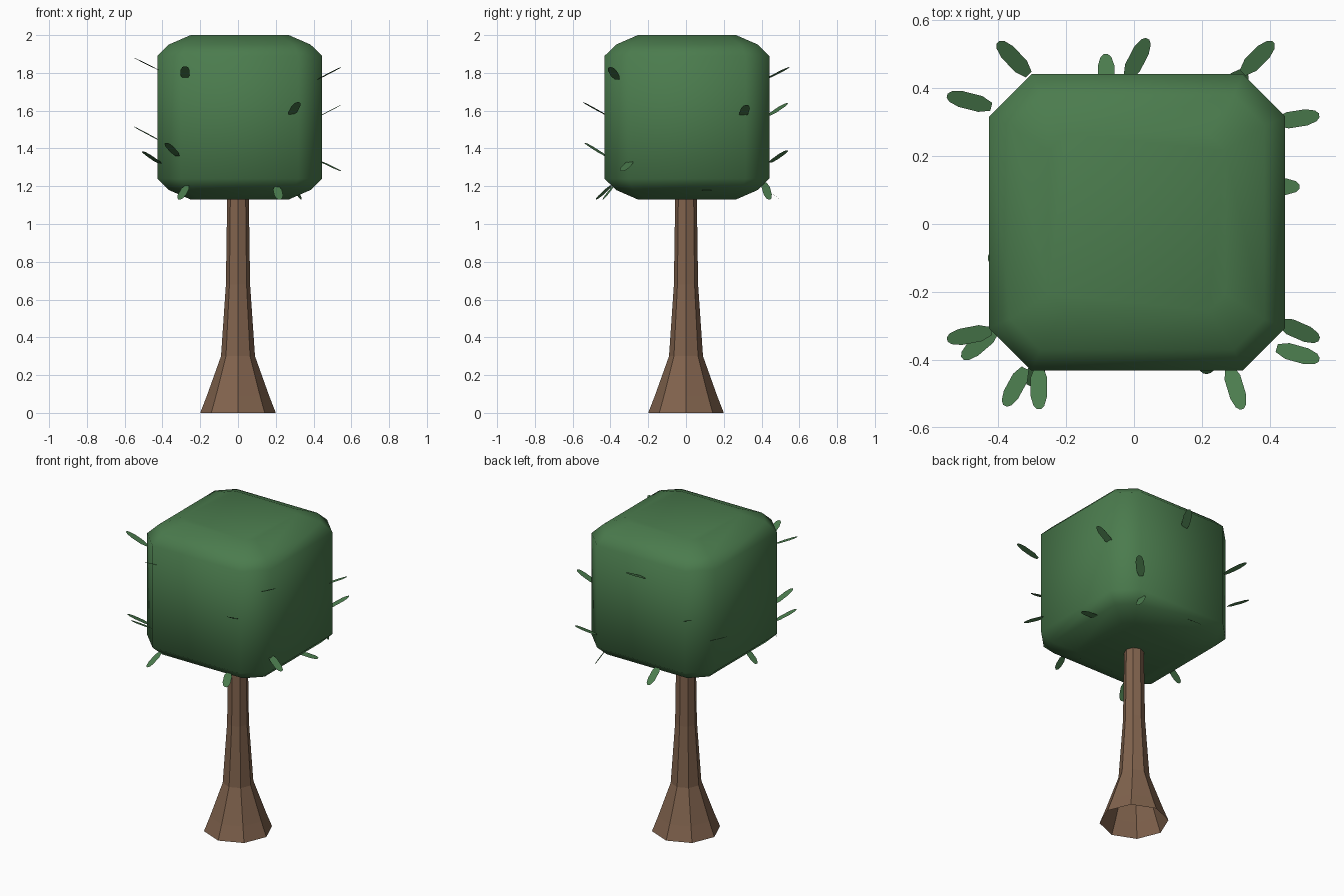
import bpy
from math import cos, sin, pi
from mathutils import Vector


def material(name, rgb):
    m = bpy.data.materials.new(name)
    m.diffuse_color = (*rgb, 1)
    return m


def make(name, verts, faces, mat, smooth=False):
    me = bpy.data.meshes.new(name)
    me.from_pydata(verts, [], faces)
    me.materials.append(mat)
    me.polygons.foreach_set("use_smooth", [smooth] * len(me.polygons))
    ob = bpy.data.objects.new(name, me)
    bpy.context.collection.objects.link(ob)
    return ob


def bridge(rings, n):
    return [(r * n + i, r * n + (i + 1) % n, (r + 1) * n + (i + 1) % n, (r + 1) * n + i)
            for r in range(rings - 1) for i in range(n)]


bark = material("bark", (0.22, 0.125, 0.075))
green = material("green", (0.07, 0.2, 0.075))

# Trunk: flared eight-sided tube, open at the base
profile = [(0.2, 0), (0.165, 0.09), (0.09, 0.3), (0.064, 0.68), (0.057, 1.16)]
verts = [(r * cos(k * pi / 4), r * sin(k * pi / 4), z) for r, z in profile for k in range(8)]
make("trunk", verts, bridge(len(profile), 8), bark)

# Canopy: cube with chamfered corners and a two-step bevel top and bottom
cx, cy = 0.009, 0.005
verts = []
steps = [(0.26, 0.05, 1.13), (0.375, 0.09, 1.18), (0.436, 0.125, 1.24),
         (0.436, 0.125, 1.89), (0.375, 0.09, 1.95), (0.26, 0.05, 2.0)]
for h, c, z in steps:
    i = h - c
    for x, y in [(h, -i), (h, i), (i, h), (-i, h), (-h, i), (-h, -i), (-i, -h), (i, -h)]:
        verts.append((cx + x, cy + y, z))
faces = bridge(len(steps), 8) + [tuple(range(7, -1, -1)), tuple(range(40, 48))]
make("canopy", verts, faces, green, smooth=True)

# Leaves: flat blades given by base and tip
outline = [(0, 0.012), (0.25, 0.024), (0.7, 0.024), (0.92, 0.016), (1, 0.006)]
leaves = [
    # right side
    ((0.42, -0.365, 1.765), (0.545, -0.4, 1.83)), ((0.42, 0.3, 1.565), (0.545, 0.32, 1.63)),
    ((0.43, -0.29, 1.335), (0.545, -0.34, 1.28)), ((0.36, 0.11, 1.18), (0.487, 0.11, 1.175)),
    # left side
    ((-0.42, 0.345, 1.445), (-0.55, 0.378, 1.515)), ((-0.42, -0.315, 1.815), (-0.55, -0.34, 1.88)),
    ((-0.405, -0.31, 1.315), (-0.505, -0.395, 1.385)), ((-0.36, -0.1, 1.2), (-0.43, -0.1, 1.13)),
    # front
    ((0.28, -0.42, 1.575), (0.318, -0.545, 1.645)), ((-0.28, -0.42, 1.77), (-0.28, -0.545, 1.835)),
    ((-0.32, -0.425, 1.36), (-0.38, -0.535, 1.43)), ((-0.27, -0.395, 1.205), (-0.31, -0.475, 1.13)),
    ((0.205, -0.385, 1.2), (0.22, -0.44, 1.13)),
    # back
    ((-0.31, 0.44, 1.575), (-0.4, 0.535, 1.64)), ((-0.02, 0.43, 1.77), (0.04, 0.545, 1.83)),
    ((0.32, 0.445, 1.325), (0.41, 0.535, 1.39)), ((-0.08, 0.39, 1.21), (-0.083, 0.5, 1.13)),
    ((0.28, 0.415, 1.22), (0.335, 0.44, 1.13)),
]
verts, faces = [], []
for base, tip in leaves:
    b, d = Vector(base), Vector(tip) - Vector(base)
    side = d.cross(Vector((0, 0, 1))).normalized()
    start = len(verts)
    verts += [b + d * t + side * w for t, w in outline]
    verts += [b + d * t - side * w for t, w in reversed(outline)]
    faces.append(tuple(range(start + 9, start - 1, -1)))
make("leaves", verts, [f[::-1] for f in faces], green)
